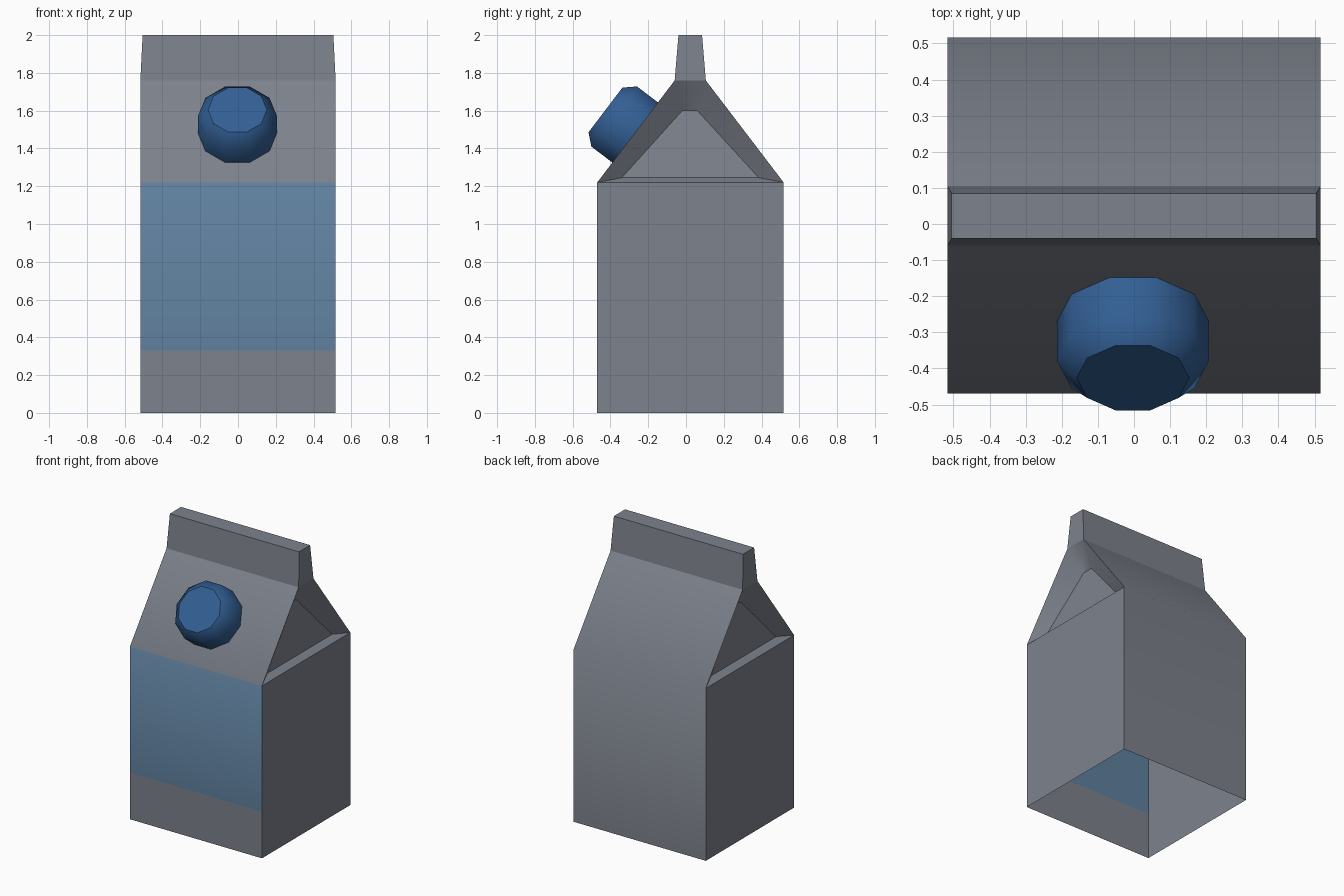
import bpy
import bmesh
from mathutils import Matrix, Vector

cube = bpy.data.objects.get("Cube")
if cube:
    bpy.data.objects.remove(cube, do_unlink=True)


def material(name, rgb):
    mat = bpy.data.materials.new(name)
    mat.use_nodes = True
    mat.diffuse_color = (*rgb, 1)
    mat.node_tree.nodes["Principled BSDF"].inputs["Base Color"].default_value = (*rgb, 1)
    return mat


def add_object(name, bm, mats):
    mesh = bpy.data.meshes.new(name)
    bm.to_mesh(mesh)
    bm.free()
    for mat in mats:
        mesh.materials.append(mat)
    obj = bpy.data.objects.new(name, mesh)
    bpy.context.collection.objects.link(obj)
    return obj


grey = material("carton grey", (0.205, 0.223, 0.262))
band_blue = material("muted blue band", (0.115, 0.215, 0.34))
cap_blue = material("cap blue", (0.032, 0.114, 0.296))

# Carton outline as (half width, y, z), from the foot up to the fin
W = 0.517
front = [(W, -0.47, 0), (W, -0.47, 0.33), (W, -0.47, 1.22), (W, -0.06, 1.76), (W - 0.012, -0.04, 2)]
back = [(W, 0.517, 0), (W, 0.517, 1.22), (W, 0.105, 1.76), (W - 0.012, 0.085, 2)]
# Recessed gable panel, leaning inward towards its top
panel = [(W - 0.05, -0.34, 1.245), (W - 0.05, 0.385, 1.245),
         (W - 0.105, 0.06, 1.6), (W - 0.105, -0.02, 1.6)]

bm = bmesh.new()
verts = {}
group = {}


def face(points, name, mat=0):
    vs = []
    for p in points:
        if p not in verts:
            verts[p] = bm.verts.new(p)
        vs.append(verts[p])
    f = bm.faces.new(vs)
    f.smooth = True
    f.material_index = mat
    group[f] = name


def flip(p):
    return (-p[0], p[1], p[2])


def across(a, b, name, mat=0):
    face([a, b, flip(b), flip(a)], name, mat)


# Front and back walls, roof slopes, fin and its top
for side, name in ((front, "front"), (back, "back")):
    for a, b in zip(side, side[1:]):
        part = name + " fin" if b[2] == 2 else name
        is_band = name == "front" and b[2] == 1.22
        across(a, b, part, 1 if is_band else 0)
across(front[-1], back[-1], "fin top")

# Side walls, fin ends and folded gables
for mirror in (False, True):
    def end(points, name):
        face([flip(p) for p in points] if mirror else points, name + str(mirror))

    end([front[0], front[1], front[2], back[1], back[0]], "side wall")
    end([front[3], back[2], back[3], front[4]], "fin end")
    rim = [front[2], back[1], back[2], front[3]]
    for i in range(4):
        j = (i + 1) % 4
        end([rim[i], rim[j], panel[j], panel[i]], "gable fold" if i else "gable ledge")
    end(panel, "gable panel")

bmesh.ops.recalc_face_normals(bm, faces=bm.faces[:])
for e in bm.edges:
    e.smooth = len({group[f] for f in e.link_faces}) == 1
add_object("carton", bm, [grey, band_blue])

# Ten-sided screw cap standing square to the front roof slope
bm = bmesh.new()
rings = []
for radius, height in ((0.21, -0.005), (0.21, 0.142), (0.156, 0.2)):
    ring = bmesh.ops.create_circle(bm, segments=10, radius=radius,
                                   matrix=Matrix.Translation((0, 0, height)))["verts"]
    rings.append(ring)
for low, high in zip(rings, rings[1:]):
    for i in range(10):
        j = (i + 1) % 10
        bm.faces.new((low[i], low[j], high[j], high[i])).smooth = True
bm.faces.new(rings[-1])
for e in bm.edges:
    e.smooth = not all(v in rings[-1] for v in e.verts)
bmesh.ops.recalc_face_normals(bm, faces=bm.faces[:])
# Put a vertex of the ten-sided ring on the x axis, then tilt the cap
first = rings[0][0].co
turn = Matrix.Rotation(-Vector((1, 0)).angle_signed(first.xy) * -1, 4, "Z")
slope = Vector(front[3]) - Vector(front[2])
normal = Vector((0, -slope.z, slope.y))
tilt = Vector((0, 0, 1)).rotation_difference(normal).to_matrix().to_4x4()
bm.transform(Matrix.Translation((-0.003, -0.267, 1.483)) @ tilt @ turn)
add_object("cap", bm, [cap_blue])
